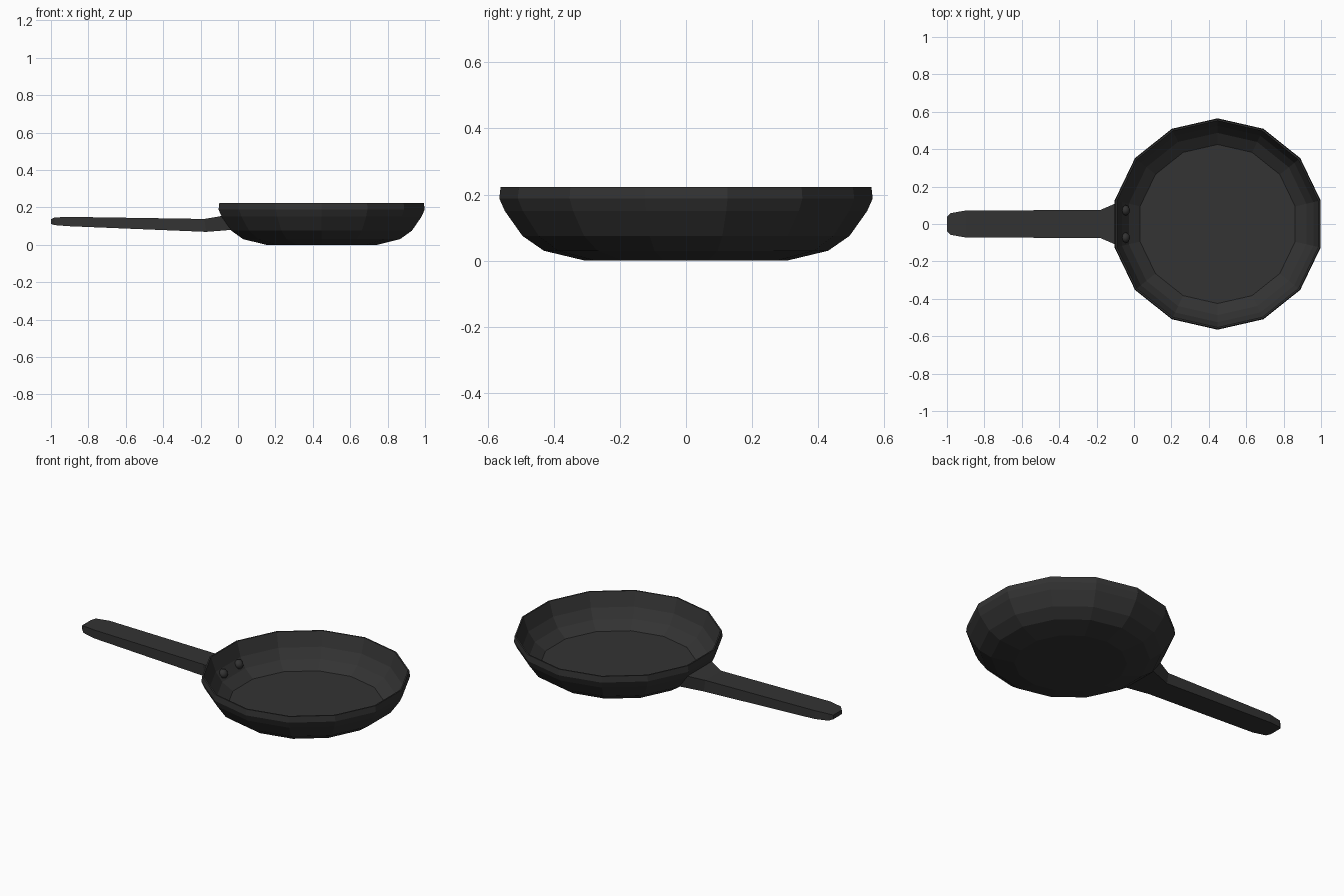
import bpy, bmesh, math
from mathutils import Vector

if "Cube" in bpy.data.objects:
    bpy.data.objects.remove(bpy.data.objects["Cube"])

iron = bpy.data.materials.new("cast_iron_black")
iron.diffuse_color = (0.033, 0.033, 0.033, 1)
iron.use_nodes = True
iron.node_tree.nodes["Principled BSDF"].inputs["Base Color"].default_value = iron.diffuse_color
SIDES = 14
CENTRE_X = 0.447


def finish(name, bm):
    bmesh.ops.recalc_face_normals(bm, faces=bm.faces)
    mesh = bpy.data.meshes.new(name)
    bm.to_mesh(mesh)
    bm.free()
    mesh.materials.append(iron)
    ob = bpy.data.objects.new(name, mesh)
    bpy.context.collection.objects.link(ob)
    return ob


def loft(name, rings):
    """Skin a list of equal-sized point rings and cap both ends."""
    bm = bmesh.new()
    loops = [[bm.verts.new(p) for p in ring] for ring in rings]
    for a, b in zip(loops, loops[1:]):
        n = len(a)
        for i in range(n):
            j = (i + 1) % n
            bm.faces.new((a[i], a[j], b[j], b[i]))
    bm.faces.new(loops[0])
    bm.faces.new(loops[-1])
    return finish(name, bm)


# Pan bowl: outside profile upwards, over the rim, down to the cooking floor
profile = [(0.305, 0.0), (0.43, 0.03), (0.495, 0.075), (0.548, 0.15),
           (0.565, 0.188), (0.561, 0.223),
           (0.553, 0.223), (0.525, 0.14), (0.487, 0.085), (0.425, 0.042)]
angles = [math.pi / 2 + i * math.tau / SIDES for i in range(SIDES)]
loft("pan_bowl", [[(CENTRE_X + r * math.cos(a), r * math.sin(a), z)
                   for a in angles] for r, z in profile])

# Handle: rectangular sections (x at top, x at bottom, half width, z low, z high)
sections = [(-1.0, -1.0, 0.04, 0.112, 0.137),
            (-0.98, -0.98, 0.058, 0.105, 0.146),
            (-0.90, -0.90, 0.072, 0.099, 0.149),
            (-0.18, -0.17, 0.075, 0.069, 0.138),
            (-0.08, -0.03, 0.118, 0.080, 0.155)]
loft("handle", [[(xb, -w, lo), (xb, w, lo), (xt, w, hi), (xt, -w, hi)]
                for xt, xb, w, lo, hi in sections])

# Two domed rivets on the inner wall, facing into the pan
axis = Vector((0.9, 0, 0.45)).normalized()
for side, label in ((-1, "front"), (1, "back")):
    bm = bmesh.new()
    bmesh.ops.create_uvsphere(bm, u_segments=8, v_segments=6, radius=0.028)
    bmesh.ops.scale(bm, vec=(1, 1, 0.8), verts=bm.verts)
    ob = finish("rivet_" + label, bm)
    ob.rotation_mode = 'QUATERNION'
    ob.rotation_quaternion = axis.to_track_quat('Z', 'Y')
    ob.location = (-0.045, side * 0.073, 0.118)
    for p in ob.data.polygons:
        p.use_smooth = True
